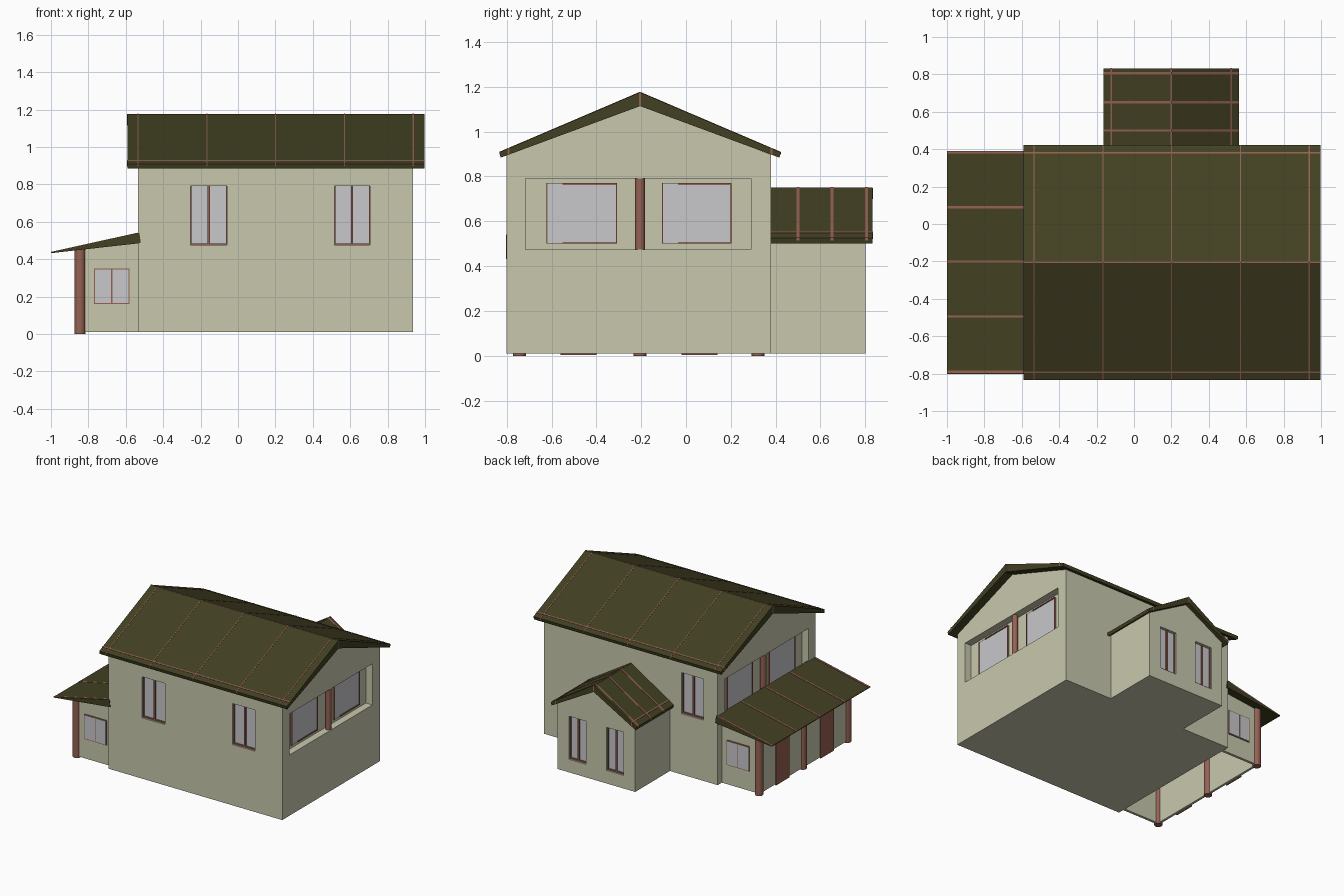
import bpy
import bmesh

cube = bpy.data.objects.get("Cube")
if cube:
    bpy.data.objects.remove(cube, do_unlink=True)


def material(name, rgb):
    m = bpy.data.materials.new(name)
    m.use_nodes = True
    m.diffuse_color = (*rgb, 1)
    m.node_tree.nodes["Principled BSDF"].inputs["Base Color"].default_value = (*rgb, 1)
    return m


CREAM = material("cream_wall", (0.58, 0.58, 0.42))
OLIVE = material("olive_roof", (0.054, 0.051, 0.016))
WOOD = material("red_brown_wood", (0.30, 0.12, 0.085))
GLASS = material("pale_glass", (0.58, 0.58, 0.60))


def prism(name, profile, axis, a, b, mat):
    """Extrude a (horizontal, z) profile along x or y from a to b."""
    bm = bmesh.new()
    rings = []
    for t in (a, b):
        rings.append([bm.verts.new((t, u, z) if axis == "x" else (u, t, z)) for u, z in profile])
    n = len(profile)
    bm.faces.new(rings[0])
    bm.faces.new(rings[1])
    for i in range(n):
        j = (i + 1) % n
        bm.faces.new((rings[0][i], rings[0][j], rings[1][j], rings[1][i]))
    bmesh.ops.recalc_face_normals(bm, faces=bm.faces)
    mesh = bpy.data.meshes.new(name)
    bm.to_mesh(mesh)
    bm.free()
    mesh.materials.append(mat)
    ob = bpy.data.objects.new(name, mesh)
    bpy.context.collection.objects.link(ob)
    return ob


def slab(name, axis, u, d, z, mat):
    """Box spanning u along a wall, d through it (axis), z in height."""
    return prism(name, [(u[0], z[0]), (u[1], z[0]), (u[1], z[1]), (u[0], z[1])],
                 axis, min(d), max(d), mat)


def carve(wall, axis, u, d, z):
    """Cut a recess into a wall."""
    cutter = slab("recess_cutter", axis, u, d, z, CREAM)
    cutter.hide_render = True
    mod = wall.modifiers.new("recess", "BOOLEAN")
    mod.operation = "DIFFERENCE"
    mod.solver = "EXACT"
    mod.object = cutter
    bpy.context.view_layer.objects.active = wall
    bpy.ops.object.modifier_apply(modifier=mod.name)
    bpy.data.objects.remove(cutter, do_unlink=True)


def post(name, x, y, z0, z1, r):
    bpy.ops.mesh.primitive_cylinder_add(vertices=24, radius=r, depth=z1 - z0,
                                        location=(x, y, (z0 + z1) / 2))
    ob = bpy.context.object
    ob.name = name
    ob.data.materials.append(WOOD)
    bpy.ops.object.shade_smooth_by_angle()


# Main house and rear annex
main = prism("main_walls", [(-0.8, 0.01), (0.38, 0.01), (0.38, 0.897), (-0.2, 1.116), (-0.8, 0.897)],
             "x", -0.535, 0.935, CREAM)
annex = prism("annex_walls", [(-0.13, 0.01), (0.53, 0.01), (0.53, 0.52), (0.2, 0.703), (-0.13, 0.52)],
              "y", 0.375, 0.8, CREAM)


def casement(name, wall, x, half, z, face, out):
    """Recessed two-pane window in a wall facing y."""
    back = face - out * 0.03
    carve(wall, "y", (x - half, x + half), (back, face + out * 0.05), z)
    slab(name + "_glass", "y", (x - half, x + half), (back, back + out * 0.008), z, GLASS)
    front = (back, back + out * 0.018)
    slab(name + "_mullion", "y", (x - 0.006, x + 0.006), front, z, WOOD)
    slab(name + "_sill", "y", (x - half, x + half), front, (z[0], z[0] + 0.01), WOOD)
    for s in (-1, 1):
        edge = sorted((x + s * half, x + s * (half - 0.005)))
        slab(name + "_jamb", "y", edge, front, z, WOOD)


casement("front_window_a", main, -0.157, 0.097, (0.475, 0.79), -0.8, -1)
casement("front_window_b", main, 0.61, 0.095, (0.475, 0.79), -0.8, -1)
casement("back_window", main, -0.32, 0.093, (0.475, 0.79), 0.38, 1)
for cx in (0.04, 0.36):
    casement("annex_window", annex, cx, 0.072, (0.11, 0.44), 0.8, 1)

# Wide gable openings with paired windows and a central post
for side, face, out in (("left", 0.935, 1), ("right", -0.535, -1)):
    back = face - out * 0.055
    carve(main, "x", (-0.715, 0.29), (back, face + out * 0.05), (0.475, 0.79))
    for u in ((-0.62, -0.31), (-0.105, 0.2)):
        slab(side + "_gable_glass", "x", u, (back, back + out * 0.008), (0.5, 0.77), GLASS)
        for z in (0.5, 0.763):
            slab(side + "_gable_rail", "x", (u[0] + 0.07, u[1]),
                 (back, back + out * 0.014), (z, z + 0.008), WOOD)
        for y in u:
            slab(side + "_gable_jamb", "x", (y - 0.003, y + 0.003),
                 (back, back + out * 0.012), (0.5, 0.77), WOOD)
    post(side + "_gable_post", face - out * 0.025, -0.205, 0.475, 0.79, 0.022)


def gable_roof(name, mid, half, ridge, eave, thick, axis, a, b, battens, width):
    """Two-slope roof with thin battens and protruding purlins."""
    slope = (ridge - eave) / half
    top = [(mid - half, eave), (mid, ridge), (mid + half, eave)]
    under = [(mid + half - 0.006, eave - 0.024), (mid, ridge - thick), (mid - half + 0.006, eave - 0.024)]
    prism(name, top + under, axis, a, b, OLIVE)
    lift = [(u, z + 0.002) for u, z in top]
    sink = [(u, z - 0.01) for u, z in reversed(top)]
    for t in battens:
        prism(name + "_batten", lift + sink, axis, t - width / 2, t + width / 2, WOOD)
    for s in (-1, 1):
        u0, u1 = mid + s * (half - 0.045), mid + s * (half - 0.037)
        z0, z1 = (ridge - slope * abs(u - mid) + 0.002 for u in (u0, u1))
        prism(name + "_purlin", [(u0, z0), (u1, z1), (u1, z1 - 0.03), (u0, z0 - 0.03)],
              axis, a - 0.002, b + 0.002, WOOD)
    w = 0.004
    zr = ridge - slope * w + 0.002
    prism(name + "_ridge_beam", [(mid - w, zr), (mid + w, zr), (mid + w, zr - thick), (mid - w, zr - thick)],
          axis, a - 0.002, b + 0.002, WOOD)


gable_roof("main_roof", -0.205, 0.628, 1.176, 0.908, 0.062, "x", -0.592, 0.996,
           (-0.535, -0.165, 0.2, 0.57, 0.937), 0.006)
gable_roof("annex_roof", 0.2, 0.362, 0.75, 0.525, 0.05, "y", 0.375, 0.832,
           (0.5, 0.652, 0.805), 0.013)

# Lean-to roof, a wedge with battens running down the slope
prism("lean_to_roof", [(-1.0, 0.432), (-0.52, 0.486), (-0.527, 0.541), (-1.0, 0.437)],
      "y", -0.803, 0.39, OLIVE)
for y in (0.384, 0.09, -0.2, -0.495, -0.79):
    prism("lean_to_batten", [(-1.0, 0.433), (-0.53, 0.535), (-0.53, 0.543), (-1.0, 0.439)],
          "y", y - 0.006, y + 0.006, WOOD)

# Lean-to walls, open underneath
slab("lean_to_outer_wall", "x", (-0.745, 0.32), (-0.855, -0.837), (0.01, 0.456), CREAM)
for y, out in ((-0.745, -1), (0.32, 1)):
    prism("lean_to_end_wall", [(-0.85, 0.01), (-0.53, 0.01), (-0.53, 0.492), (-0.85, 0.454)],
          "y", y - 0.01, y + 0.01, CREAM)
    face = y + out * 0.01
    slab("lean_to_window_frame", "y", (-0.77, -0.58), (face, face + out * 0.006), (0.16, 0.35), WOOD)
    for u in ((-0.764, -0.679), (-0.671, -0.586)):
        slab("lean_to_window_pane", "y", u, (face, face + out * 0.008), (0.166, 0.344), GLASS)

# Lean-to doors and posts
for u in ((-0.56, -0.4), (-0.02, 0.14)):
    slab("lean_to_door", "x", u, (-0.861, -0.853), (0.003, 0.45), WOOD)
for y in (-0.743, -0.205, 0.322):
    post("lean_to_post", -0.845, y, 0.0, 0.452, 0.029)
